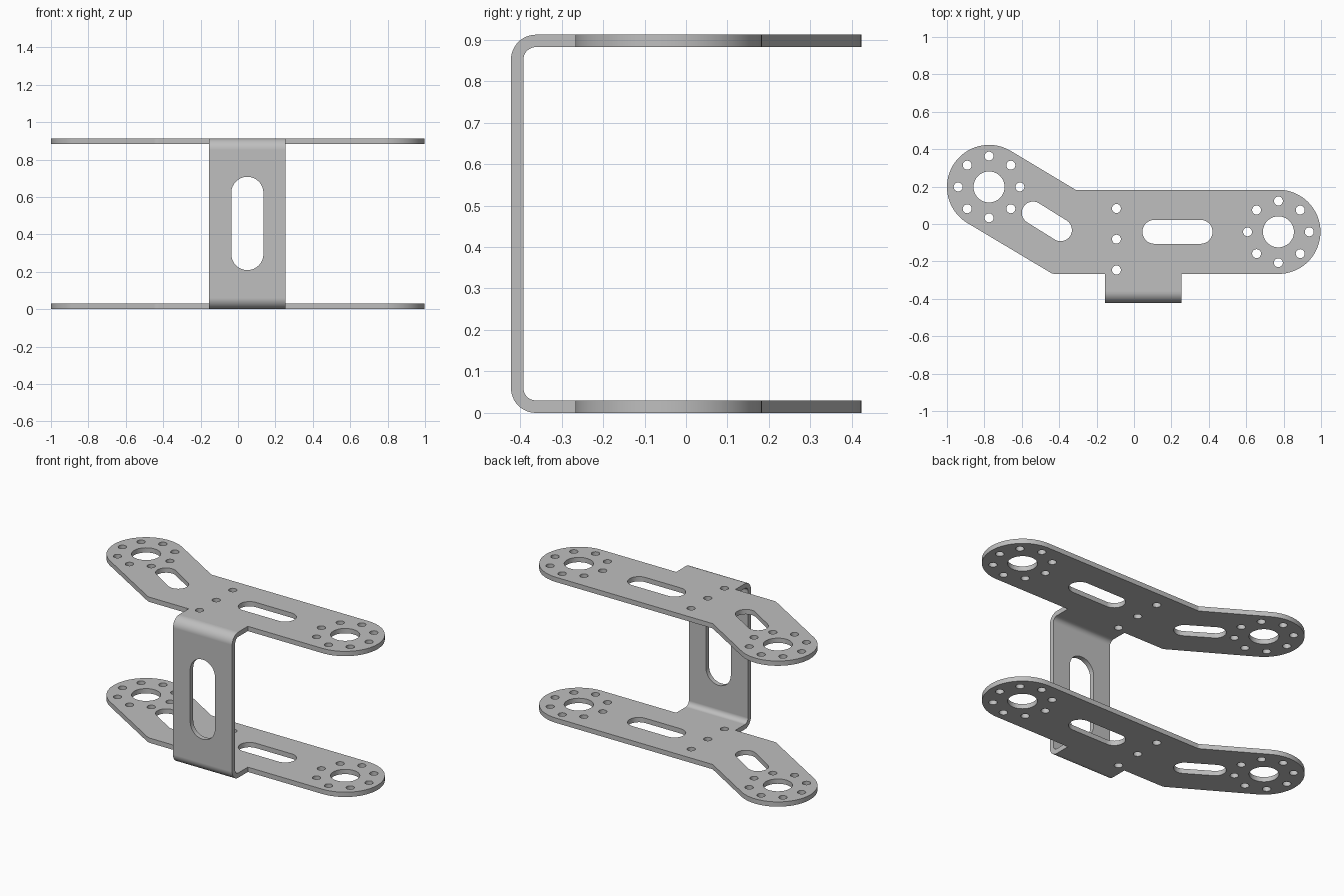
import bpy
from math import sin, cos, pi, radians
from mathutils import Vector

cube = bpy.data.objects.get("Cube")
if cube:
    bpy.data.objects.remove(cube, do_unlink=True)

T = 0.03                      # sheet thickness
H = 0.912                     # overall height
FRONT = -0.422                # outer face of the web
BEND = 0.06                   # outer bend radius
WEB_L, WEB_R = -0.155, 0.255  # web sides
R = 0.225                     # arm end radius
TILT = radians(-31)           # angled arm direction
END_A = Vector((-0.775, 0.198))
END_B = Vector((0.772, -0.042))

steel = bpy.data.materials.new("grey_steel")
steel.use_nodes = True
GREY = (0.52, 0.52, 0.52, 1)
steel.diffuse_color = GREY
steel.node_tree.nodes["Principled BSDF"].inputs["Base Color"].default_value = GREY


def arc(c, r, a0, a1, n):
    return [(c[0] + r * cos(a0 + (a1 - a0) * i / n),
             c[1] + r * sin(a0 + (a1 - a0) * i / n)) for i in range(n + 1)]


def circle(c, r, n=32):
    return arc(c, r, 0, 2 * pi, n)[:-1]


def slot(p, q, r):
    d = Vector(q) - Vector(p)
    a = Vector((1, 0)).angle_signed(d) * -1
    return arc(q, r, a - pi / 2, a + pi / 2, 16) + arc(p, r, a + pi / 2, a + 3 * pi / 2, 16)


def sheet(name, loops, depth):
    """Solid from a closed outline with holes, extruded both ways along local z."""
    cu = bpy.data.curves.new(name + "_outline", "CURVE")
    cu.dimensions, cu.fill_mode, cu.extrude = "2D", "BOTH", depth / 2
    for pts in loops:
        s = cu.splines.new("POLY")
        s.points.add(len(pts) - 1)
        for sp, p in zip(s.points, pts):
            sp.co = (p[0], p[1], 0, 1)
        s.use_cyclic_u = True
    ob = bpy.data.objects.new(name, cu)
    bpy.context.collection.objects.link(ob)
    bpy.ops.object.select_all(action="DESELECT")
    ob.select_set(True)
    bpy.context.view_layer.objects.active = ob
    bpy.ops.object.convert(target="MESH")
    ob = bpy.context.view_layer.objects.active
    weld(ob)
    ob.data.materials.clear()
    ob.data.materials.append(steel)
    return ob


def weld(ob):
    import bmesh
    bm = bmesh.new()
    bm.from_mesh(ob.data)
    bmesh.ops.remove_doubles(bm, verts=bm.verts, dist=0.0001)
    bmesh.ops.recalc_face_normals(bm, faces=bm.faces)
    bm.to_mesh(ob.data)
    bm.free()


def smooth(ob):
    bpy.ops.object.select_all(action="DESELECT")
    ob.select_set(True)
    bpy.context.view_layer.objects.active = ob
    bpy.ops.object.shade_smooth_by_angle(angle=radians(30))
    ob.modifiers.new("even_normals", "WEIGHTED_NORMAL").keep_sharp = True


# Arm outline: straight arm, angled arm and the tab that runs into the bend
top, low = END_B.y + R, END_B.y - R
tab = FRONT + BEND
outline = arc(END_B, R, -pi / 2, pi / 2, 32)
outline += [(-0.313, top)]
outline += arc(END_A, R, TILT + pi / 2, TILT + 3 * pi / 2, 32)
outline += [(-0.45, -0.258), (-0.44, -0.264), (-0.425, low)]
outline += [(WEB_L, low), (WEB_L, tab), (WEB_R, tab), (WEB_R, low)]

# Holes: bearing holes with bolt rings, slots and a bolt row
holes = [slot((0.109, -0.042), (0.356, -0.042), 0.064),
         slot((-0.54, 0.06), (-0.392, -0.032), 0.06)]
for c in (END_A, END_B):
    holes.append(circle(c, 0.083, 48))
    holes += [circle(p, 0.024, 20) for p in circle(c, 0.165, 8)]
holes += [circle((-0.094, y), 0.024, 20) for y in (0.083, -0.081, -0.246)]

for name, z in (("lower_arm_plate", T / 2), ("upper_arm_plate", H - T / 2)):
    plate = sheet(name, [outline] + holes, T)
    plate.location.z = z
    smooth(plate)

# Web with rounded bends, profile drawn in y-z and extruded across x
zs = (BEND, H - BEND)
profile = arc((tab, zs[0]), BEND, 3 * pi / 2, pi, 12)
profile += arc((tab, zs[1]), BEND, pi, pi / 2, 12)
profile += arc((tab, zs[1]), BEND - T, pi / 2, pi, 12)
profile += arc((tab, zs[0]), BEND - T, pi, 3 * pi / 2, 12)
web = sheet("bent_web", [profile], WEB_R - WEB_L)
web.rotation_euler = (pi / 2, 0, pi / 2)
web.location.x = (WEB_L + WEB_R) / 2

# Upright slot through the web
cutter = sheet("web_slot_cutter", [slot((0.05, 0.295), (0.05, 0.622), 0.086)], 0.2)
cutter.rotation_euler.x = pi / 2
cutter.location.y = FRONT
cutter.hide_render = True
cutter.hide_set(True)
cutter.display_type = "WIRE"
cut = web.modifiers.new("slot", "BOOLEAN")
cut.object, cut.operation, cut.solver = cutter, "DIFFERENCE", "EXACT"
bpy.context.view_layer.objects.active = web
web.select_set(True)
bpy.ops.object.modifier_apply(modifier="slot")
bpy.data.objects.remove(cutter, do_unlink=True)
smooth(web)
